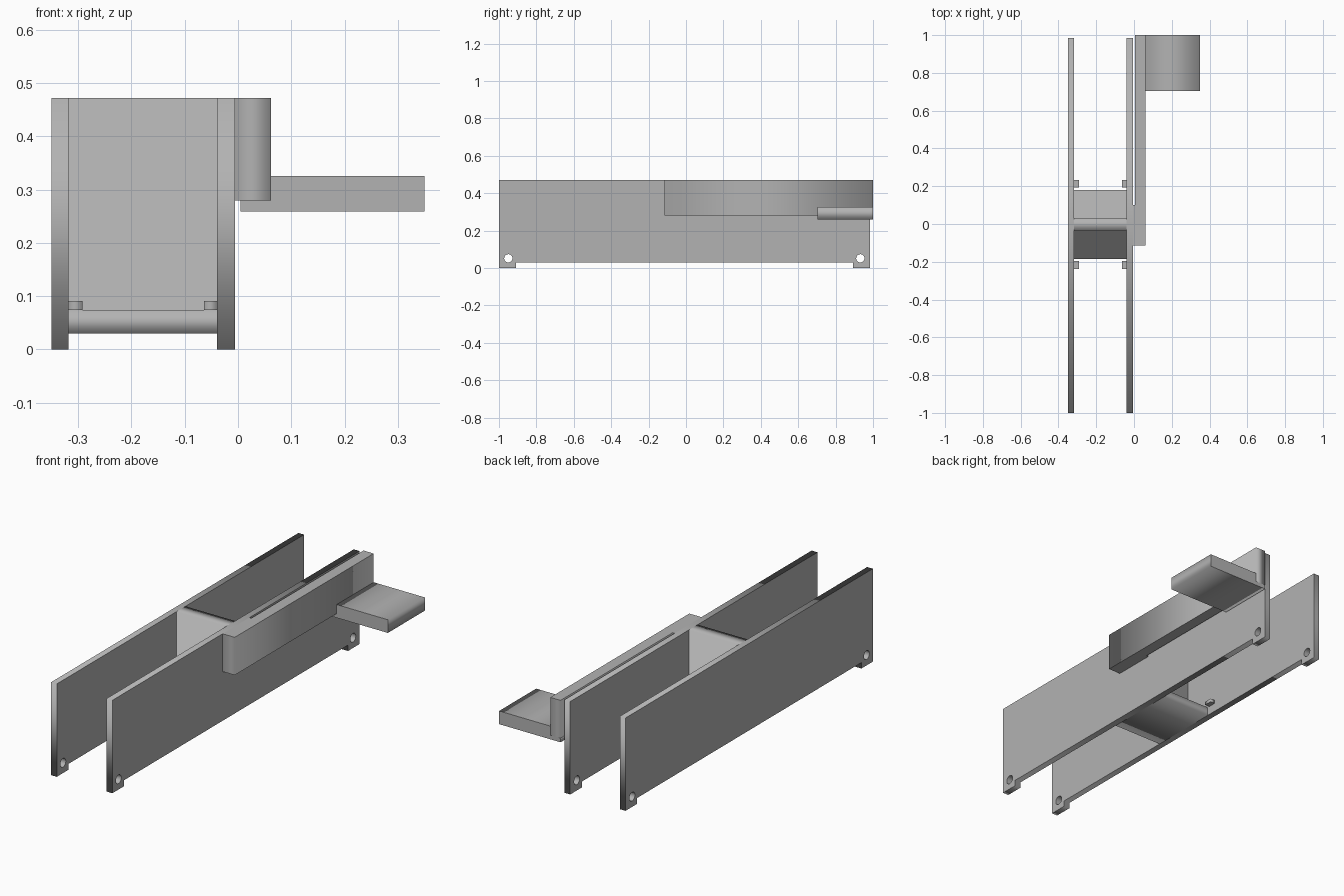
import bpy
from math import pi, sin, cos

cube = bpy.data.objects.get("Cube")
if cube:
    bpy.data.objects.remove(cube, do_unlink=True)

GREY = (0.45, 0.45, 0.45, 1)
grey = bpy.data.materials.new("plain grey")
grey.use_nodes = True
grey.diffuse_color = GREY
grey.node_tree.nodes["Principled BSDF"].inputs["Base Color"].default_value = GREY

# Rotation that carries a flat profile's normal onto each axis
ROTATION = {"x": (pi / 2, 0, pi / 2), "y": (pi / 2, 0, 0), "z": (0, 0, 0)}


def prism(name, axis, start, end, outline, holes=()):
    """Extrude a flat outline, with optional round holes, between two positions on an axis."""
    curve = bpy.data.curves.new(name, "CURVE")
    curve.dimensions = "2D"
    curve.fill_mode = "BOTH"
    curve.extrude = abs(end - start) / 2
    rings = [outline]
    for u, v, r in holes:
        rings.append([(u + r * cos(i * pi / 16), v + r * sin(i * pi / 16)) for i in range(32)])
    for ring in rings:
        spline = curve.splines.new("POLY")
        spline.points.add(len(ring) - 1)
        for point, (u, v) in zip(spline.points, ring):
            point.co = (u, v, 0, 1)
        spline.use_cyclic_u = True
    obj = bpy.data.objects.new(name, curve)
    bpy.context.collection.objects.link(obj)
    obj.rotation_euler = ROTATION[axis]
    setattr(obj.location, axis, (start + end) / 2)
    bpy.ops.object.select_all(action="DESELECT")
    obj.select_set(True)
    bpy.context.view_layer.objects.active = obj
    bpy.ops.object.convert(target="MESH")
    obj = bpy.context.object
    obj.data.materials.clear()
    obj.data.materials.append(grey)
    return obj


def rect(u0, u1, v0, v1):
    return [(u0, v0), (u1, v0), (u1, v1), (u0, v1)]


TOP, BASE = 0.472, 0.03
OUT_R, IN_R, IN_L, OUT_L = -0.35, -0.318, -0.039, -0.006

# Side plates with a drilled foot at each end
plate = [(-1, 0), (-0.908, 0), (-0.908, BASE), (0.892, BASE),
         (0.892, 0), (0.985, 0), (0.985, TOP), (-1, TOP)]
pin_holes = [(-0.95, 0.052, 0.022), (0.932, 0.052, 0.022)]
prism("right_side_plate", "x", OUT_R, IN_R, plate, pin_holes)
prism("left_side_plate", "x", IN_L, OUT_L, plate, pin_holes)

# Floor and upright divider joining the plates
FLOOR = 0.074
prism("floor_and_divider", "x", IN_R, IN_L,
      [(-0.185, BASE), (0.18, BASE), (0.18, FLOOR), (0.032, FLOOR),
       (0.032, TOP), (-0.038, TOP), (-0.038, FLOOR), (-0.185, FLOOR)])

# Small retaining tabs beyond both floor edges
for side, x0, x1 in (("right", IN_R, -0.292), ("left", -0.064, IN_L)):
    for end, y0, y1 in (("front", -0.238, -0.197), ("back", 0.192, 0.233)):
        prism(f"{end}_{side}_tab", "z", FLOOR, 0.091, rect(x0, x1, y0, y1))

# Outrigger rail, joined at the front and slotted behind
prism("side_rail", "z", 0.28, TOP,
      [(OUT_L, -0.115), (0.062, -0.115), (0.062, 1), (0.005, 1), (0.005, 0.1), (OUT_L, 0.1)])

# Shelf hooked under the rail's back end; the profile normal points to -y
prism("side_shelf", "y", 0.703, 1,
      [(0.005, 0.259), (0.35, 0.259), (0.35, 0.326),
       (0.062, 0.326), (0.062, 0.28), (0.005, 0.28)])
